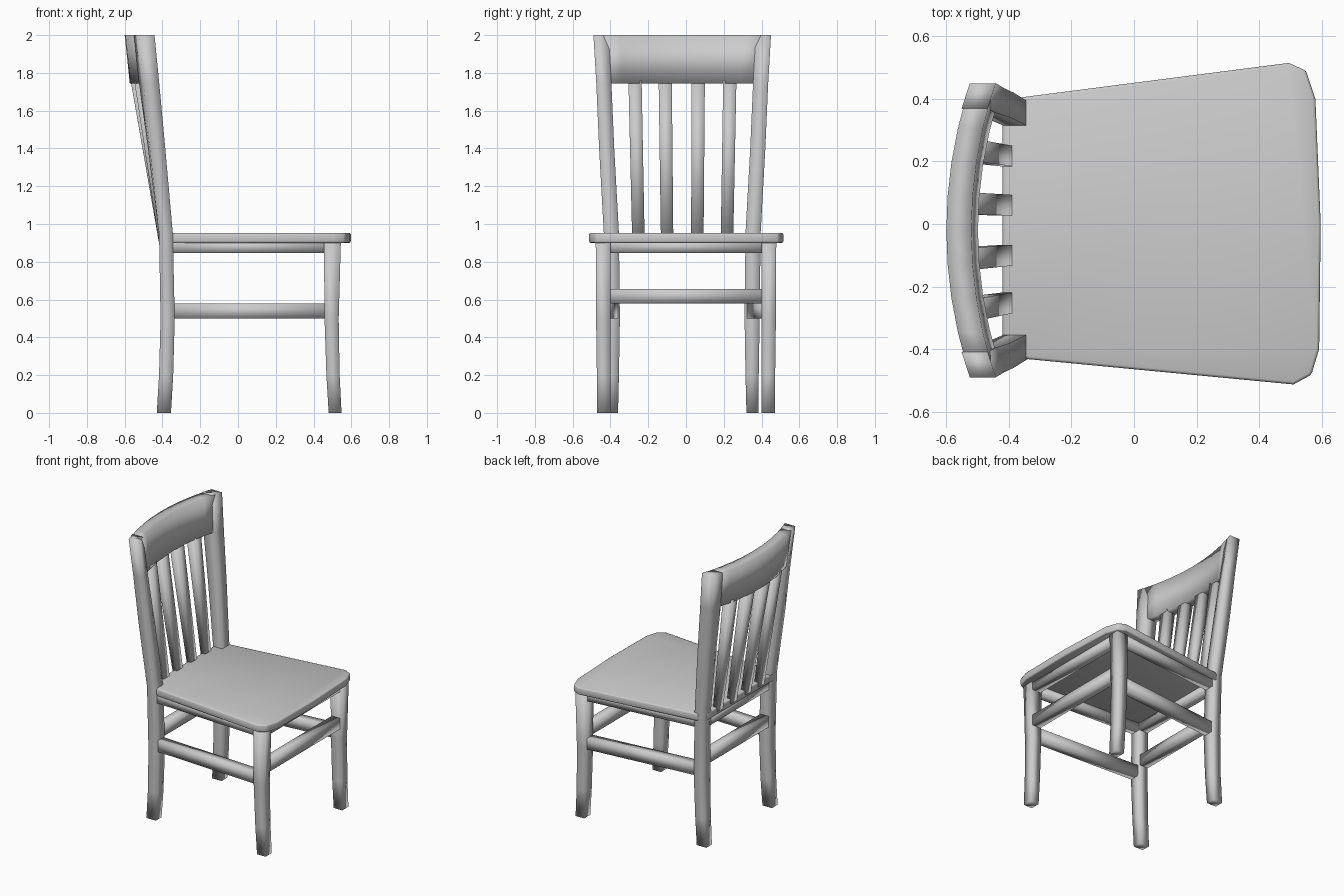
import bpy, bmesh
from math import radians

if "Cube" in bpy.data.objects:
    bpy.data.objects.remove(bpy.data.objects["Cube"])

BACK_Y = -0.02   # the backrest sits slightly off centre


def finish(name, bm, bevel, angle=180):
    bmesh.ops.recalc_face_normals(bm, faces=bm.faces)
    me = bpy.data.meshes.new(name)
    bm.to_mesh(me)
    bm.free()
    ob = bpy.data.objects.new(name, me)
    bpy.context.collection.objects.link(ob)
    bpy.ops.object.select_all(action='DESELECT')
    ob.select_set(True)
    bpy.context.view_layer.objects.active = ob
    if bevel:
        mod = ob.modifiers.new("Bevel", 'BEVEL')
        mod.width, mod.segments = bevel, 2
        mod.limit_method = 'ANGLE'
        mod.angle_limit = radians(40)
        bpy.ops.object.modifier_apply(modifier=mod.name)
    bpy.ops.object.shade_smooth_by_angle(angle=radians(angle))
    return ob


def loft(name, rings, bevel=0, angle=180):
    """Skin a list of equal-length point rings and cap both ends."""
    bm = bmesh.new()
    vs = [[bm.verts.new(p) for p in r] for r in rings]
    n = len(vs[0])
    for a, b in zip(vs, vs[1:]):
        for i in range(n):
            bm.faces.new((a[i], a[(i + 1) % n], b[(i + 1) % n], b[i]))
    bm.faces.new(vs[0])
    bm.faces.new(vs[-1])
    return finish(name, bm, bevel, angle)


def upright(name, sections):
    """Sections are (z, x0, x1, y0, y1, twist); twist moves the y0 side back."""
    loft(name, [[(x0 - t, y0, z), (x1 - t, y0, z), (x1, y1, z), (x0, y1, z)]
                for z, x0, x1, y0, y1, t in sections])


def rail(name, a, b, z0, z1, t=0.066):
    """Straight horizontal bar from a to b (x, y pairs)."""
    dx, dy = b[0] - a[0], b[1] - a[1]
    l = (dx * dx + dy * dy) ** 0.5
    nx, ny = -dy / l * t / 2, dx / l * t / 2
    loft(name, [[(p[0] - nx, p[1] - ny, z0), (p[0] + nx, p[1] + ny, z0),
                 (p[0] + nx, p[1] + ny, z1), (p[0] - nx, p[1] - ny, z1)] for p in (a, b)])


def crest_x(y):
    """Curve of the backrest at the top edge."""
    return -0.56 + 0.075 * ((y - BACK_Y) / 0.465) ** 2


# Seat: tapered slab with clipped front corners
outline = [(-0.42, 0.36), (-0.36, 0.405), (0.495, 0.515), (0.55, 0.49), (0.58, 0.40), (0.597, 0),
           (0.592, -0.40), (0.567, -0.482), (0.51, -0.513), (-0.34, -0.432), (-0.42, -0.40)]
loft("seat", [[(x, y, z) for x, y in outline] for z in (0.90, 0.953)], 0.009, 50)

# Legs: back legs continue up as leaning posts
back_post = [(0, -0.43, -0.355, 0.34, 0.405, 0), (0.2, -0.418, -0.343, 0.335, 0.405, 0),
             (0.5, -0.41, -0.335, 0.33, 0.41, 0), (0.95, -0.418, -0.345, 0.335, 0.415, 0),
             (1.4, -0.467, -0.385, 0.36, 0.44, 0.01), (1.745, -0.5, -0.417, 0.375, 0.455, 0.024),
             (2.0, -0.525, -0.442, 0.39, 0.47, 0.026)]
front_leg = [(0, 0.48, 0.548, 0.40, 0.47, 0), (0.2, 0.468, 0.538, 0.40, 0.472, 0),
             (0.5, 0.458, 0.533, 0.40, 0.476, 0), (0.92, 0.455, 0.545, 0.40, 0.478, 0)]
for side, s in (("left", 1), ("right", -1)):
    upright(side + "_back_post", [(z, a, b, BACK_Y + s * c, BACK_Y + s * d, t)
                                  for z, a, b, c, d, t in back_post])
    upright(side + "_front_leg", [(z, a, b, s * c, s * d, t) for z, a, b, c, d, t in front_leg])
    # Side apron and stretcher, flush with the legs
    p, q = (-0.38, BACK_Y + s * 0.372), (0.495, s * 0.438)
    rail(side + "_apron", p, q, 0.847, 0.91)
    rail(side + "_stretcher", p, q, 0.50, 0.58)

# Front and back aprons and stretchers
for part, x, y0, y1 in (("front", 0.498, -0.43, 0.43), ("back", -0.378, -0.38, 0.34)):
    rail(part + "_apron", (x, y0), (x, y1), 0.847, 0.91)
    rail(part + "_stretcher", (x, y0), (x, y1), 0.58, 0.657)

# Curved crest rail, leaning back, its ends buried in the posts
rings = []
for i in range(9):
    u = i / 4 - 1
    yb, yt = BACK_Y + 0.42 * u, BACK_Y + 0.435 * u
    xt = crest_x(yt)
    xb = xt + 0.025
    rings.append([(xb - 0.038, yb, 1.745), (xb + 0.036, yb, 1.745),
                  (xt + 0.04, yt, 2.0), (xt - 0.04, yt, 2.0)])
loft("crest_rail", rings)

# Four back slats, flaring to the full depth of the crest rail
for i, (yb, yt) in enumerate(((-0.252, -0.27), (-0.10, -0.11), (0.06, 0.065), (0.217, 0.232))):
    xt = crest_x(yt) + 0.025
    upright(f"back_slat_{i + 1}", [(0.92, -0.422, -0.386, yb - 0.033, yb + 0.033, 0),
                                   (1.76, xt - 0.036, xt + 0.032, yt - 0.035, yt + 0.035, 0)])
